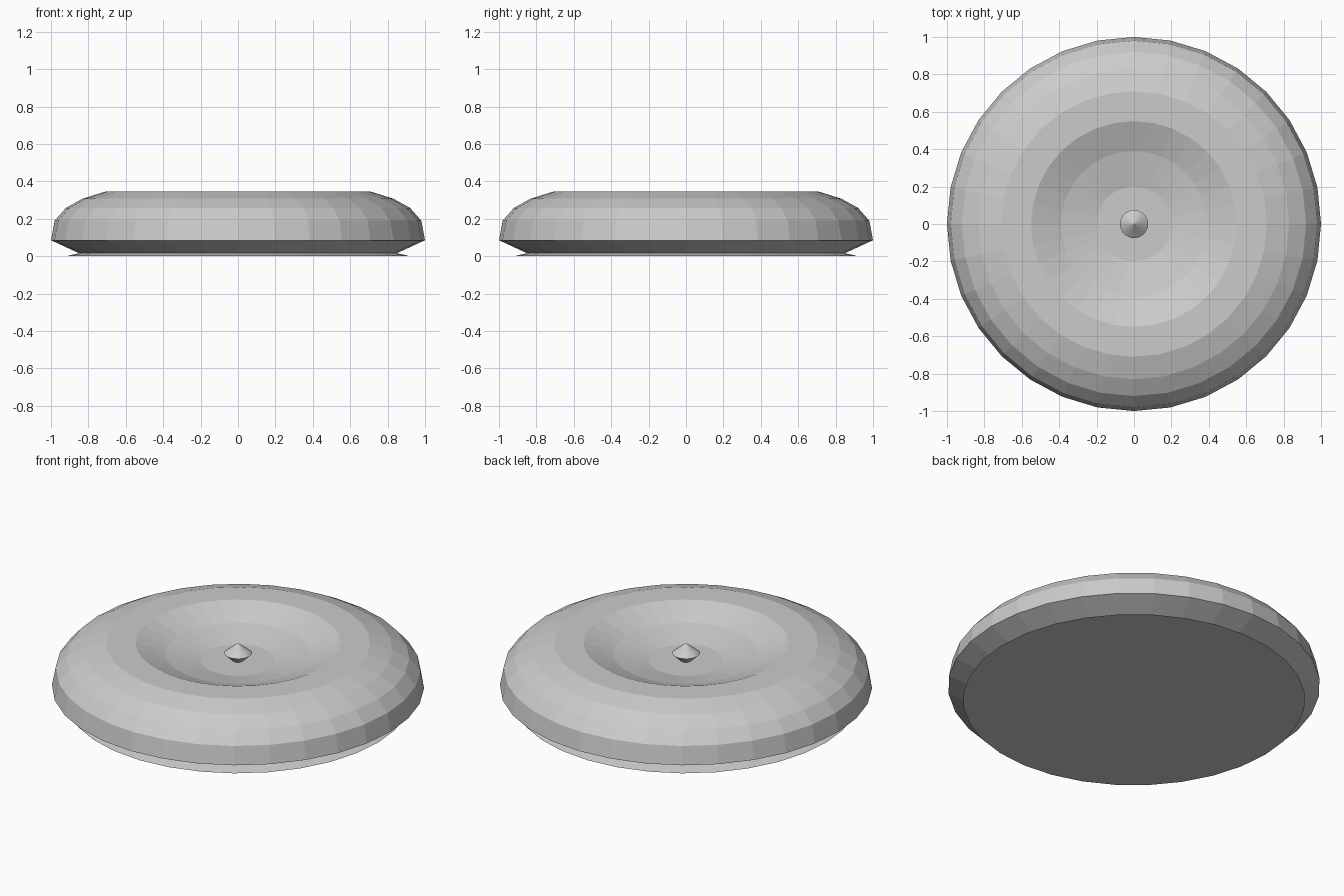
import bpy, bmesh
from math import cos, sin, tau

if "Cube" in bpy.data.objects:
    bpy.data.objects.remove(bpy.data.objects["Cube"])

SIDES = 32


def lathe(name, profile):
    """Revolve (radius, z) points about z; radius 0 makes a single pole."""
    bm = bmesh.new()
    rings = []
    for r, z in profile:
        if r == 0:
            rings.append([bm.verts.new((0, 0, z))] * SIDES)
        else:
            rings.append([bm.verts.new((r * cos(tau * i / SIDES), r * sin(tau * i / SIDES), z))
                          for i in range(SIDES)])
    for a, b in zip(rings, rings[1:]):
        for i in range(SIDES):
            j = (i + 1) % SIDES
            corners = list(dict.fromkeys((a[i], a[j], b[j], b[i])))
            bm.faces.new(corners)
    # Close open ends with flat caps
    for ring in (rings[0], rings[-1]):
        if len(set(ring)) > 1:
            bm.faces.new(ring)
    bmesh.ops.recalc_face_normals(bm, faces=bm.faces[:])
    mesh = bpy.data.meshes.new(name)
    bm.to_mesh(mesh)
    bm.free()
    obj = bpy.data.objects.new(name, mesh)
    bpy.context.collection.objects.link(obj)
    return obj


# Rounded rim and dished bowl, with a flared foot plate underneath
lathe("basin_body", [
    (0.92, 0.0), (0.85, 0.016),                               # foot flare
    (1.0, 0.085), (0.98, 0.19), (0.92, 0.258), (0.83, 0.308),  # outer wall
    (0.71, 0.345), (0.55, 0.345),                             # flat rim
    (0.39, 0.283), (0.2, 0.242),                              # bowl
])

# Small pointed spout in the middle of the bowl
lathe("centre_spout", [(0.026, 0.24), (0.075, 0.285), (0.0, 0.345)])
